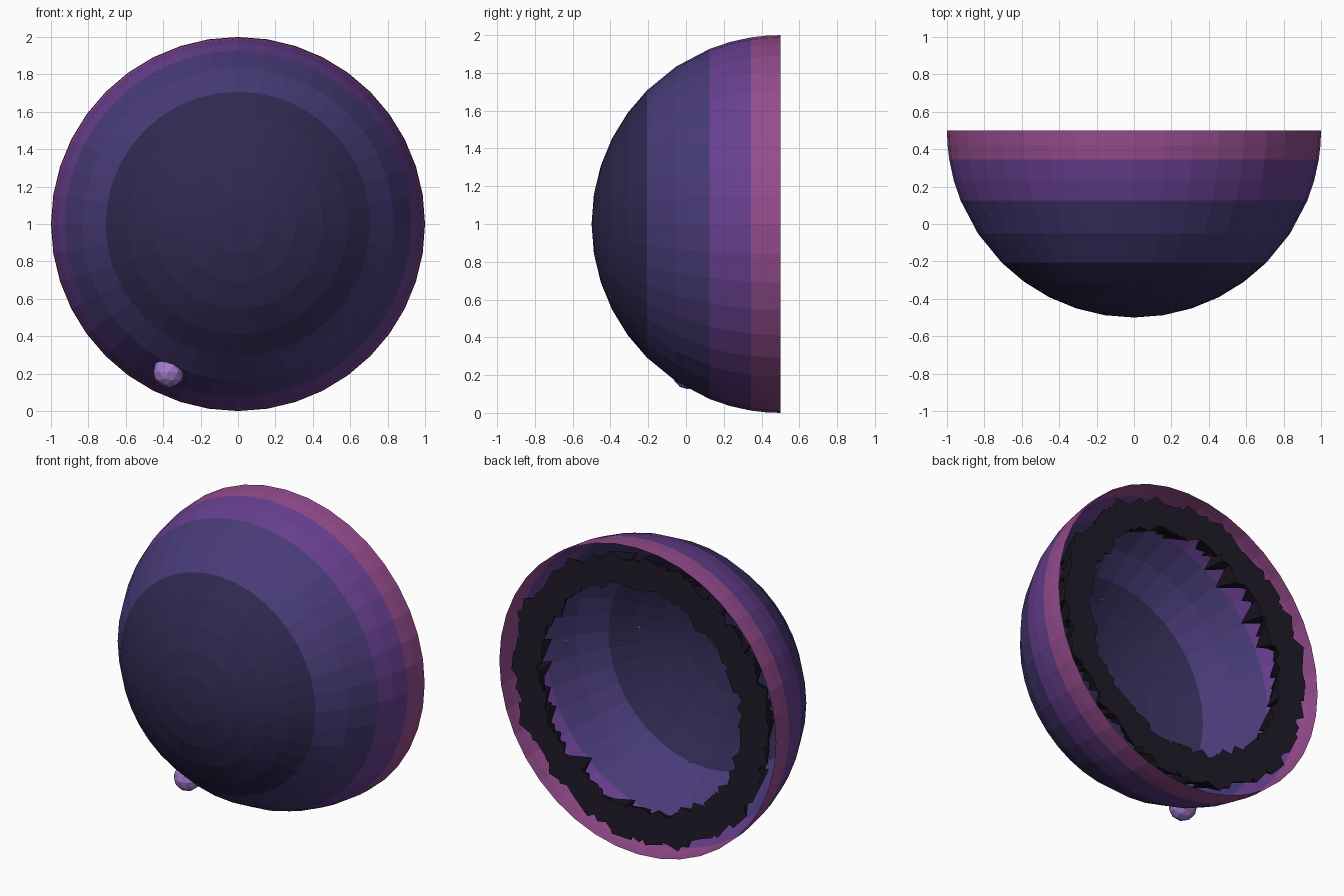
import bpy, bmesh, math, random
from mathutils import Vector, Matrix

if "Cube" in bpy.data.objects:
    bpy.data.objects.remove(bpy.data.objects["Cube"])

random.seed(7)
CENTRE = Vector((0, 0.5, 1))   # middle of the open rim; the dome's pole points to -y
SEGMENTS = 40


def material(name, rgb):
    mat = bpy.data.materials.new(name)
    mat.diffuse_color = (*rgb, 1)
    mat.use_nodes = True
    mat.node_tree.nodes["Principled BSDF"].inputs["Base Color"].default_value = mat.diffuse_color
    return mat


def finish(name, bm, mats):
    mesh = bpy.data.meshes.new(name)
    bm.to_mesh(mesh)
    bm.free()
    for m in mats:
        mesh.materials.append(m)
    obj = bpy.data.objects.new(name, mesh)
    bpy.context.collection.objects.link(obj)
    return obj


def on_dome(elevation, turn, radius=1.0):
    """Point on the dome: elevation above the rim, turn about the y axis (degrees)."""
    e, t = math.radians(elevation), math.radians(turn)
    return CENTRE + radius * Vector((math.cos(e) * math.sin(t), -math.sin(e),
                                     math.cos(e) * math.cos(t)))


# Sky dome: colour bands from the rim to the pole
sky = [material("sky_pink", (0.30, 0.073, 0.27)),
       material("sky_purple", (0.14, 0.051, 0.283)),
       material("sky_indigo", (0.065, 0.043, 0.185)),
       material("sky_navy", (0.028, 0.023, 0.082))]
elevations = [0, 4.5, 9, 15.5, 22, 33.5, 45, 54, 63, 72, 81]
band_of_row = [0, 0, 1, 1, 2, 2, 3, 3, 3, 3]

bm = bmesh.new()
rings = [[bm.verts.new(on_dome(e, 360 * k / SEGMENTS)) for k in range(SEGMENTS)]
         for e in elevations]
pole = bm.verts.new(on_dome(90, 0))
for k in range(SEGMENTS):
    n = (k + 1) % SEGMENTS
    for row, band in enumerate(band_of_row):
        a, b = rings[row], rings[row + 1]
        bm.faces.new((a[k], a[n], b[n], b[k])).material_index = band
    bm.faces.new((rings[-1][k], rings[-1][n], pole)).material_index = 3
bmesh.ops.recalc_face_normals(bm, faces=bm.faces)
finish("sky_dome", bm, sky)

# Mountain range: overlapping five-sided peaks around the horizon, tips toward the pole
bm = bmesh.new()
PEAKS = 72
for k in range(PEAKS):
    turn = math.radians(360 * (k + random.uniform(-0.3, 0.3)) / PEAKS)
    ring_r = random.uniform(0.80, 0.85)
    height = random.uniform(0.12, 0.27)
    base = CENTRE + Vector((ring_r * math.sin(turn), -0.03, ring_r * math.cos(turn)))
    place = (Matrix.Translation(base + Vector((0, -height / 2, 0)))
             @ Matrix.Rotation(math.pi / 2, 4, 'X')
             @ Matrix.Rotation(random.uniform(0, 6.28), 4, 'Z'))
    bmesh.ops.create_cone(bm, cap_ends=True, segments=5, depth=height, matrix=place,
                          radius1=random.uniform(0.095, 0.125), radius2=0)
finish("mountain_range", bm, [material("mountain_dark", (0.014, 0.011, 0.022))])

# Moon: small faceted ball set half through the dome
bm = bmesh.new()
bmesh.ops.create_icosphere(bm, subdivisions=2, radius=0.085,
                           matrix=Matrix.Translation((-0.37, 0.01, 0.21)))
finish("moon", bm, [material("moon_lilac", (0.38, 0.2, 0.61))])

# Stars: tiny specks close to the inside of the dome
bm = bmesh.new()
for _ in range(70):
    spot = on_dome(random.uniform(20, 85), random.uniform(0, 360), 0.99)
    bmesh.ops.create_icosphere(bm, subdivisions=1, radius=random.uniform(0.003, 0.006),
                               matrix=Matrix.Translation(spot))
finish("stars", bm, [material("star_white", (0.8, 0.78, 0.9))])
